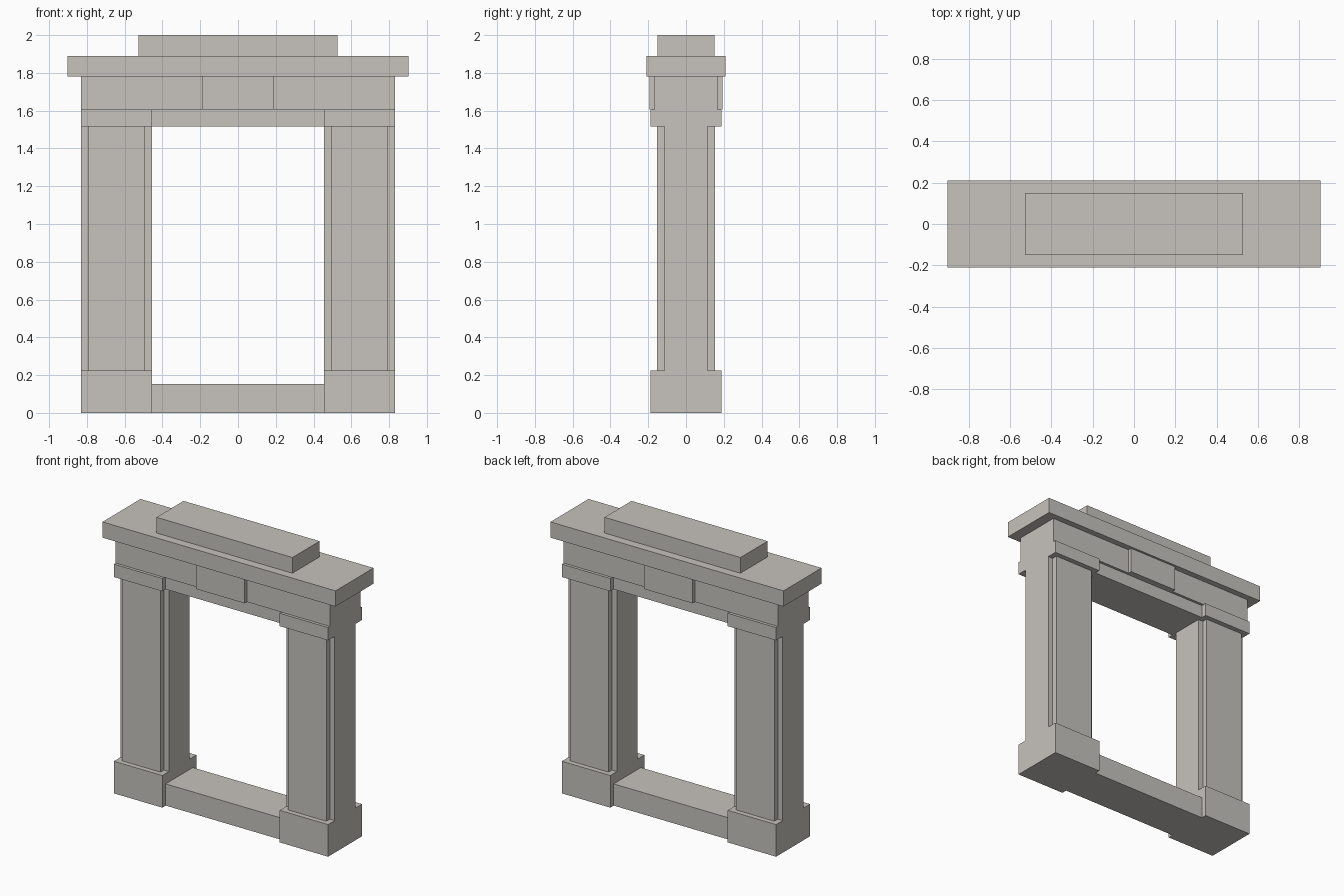
import bpy
import bmesh

default = bpy.data.objects.get("Cube")
if default:
    bpy.data.objects.remove(default, do_unlink=True)

# Single pale stone colour
stone = bpy.data.materials.new("pale_stone")
stone.use_nodes = True
colour = (0.57, 0.545, 0.51, 1)
stone.diffuse_color = colour
stone.node_tree.nodes["Principled BSDF"].inputs["Base Color"].default_value = colour


def prism(name, profile, z0, z1):
    """Extrude a plan outline upward from z0 to z1."""
    bm = bmesh.new()
    base = bm.faces.new([bm.verts.new((x, y, z0)) for x, y in profile])
    top = bmesh.ops.extrude_face_region(bm, geom=[base])["geom"]
    moved = [v for v in top if isinstance(v, bmesh.types.BMVert)]
    bmesh.ops.translate(bm, verts=moved, vec=(0, 0, z1 - z0))
    bmesh.ops.recalc_face_normals(bm, faces=bm.faces)
    mesh = bpy.data.meshes.new(name)
    bm.to_mesh(mesh)
    bm.free()
    mesh.materials.append(stone)
    obj = bpy.data.objects.new(name, mesh)
    bpy.context.collection.objects.link(obj)
    return obj


def block(name, x0, x1, depth, z0, z1):
    """Rectangular block, symmetric front to back."""
    return prism(name, [(x0, -depth), (x1, -depth), (x1, depth), (x0, depth)], z0, z1)


INNER, OUTER = 0.455, 0.83
BASE_TOP, CAP_BOTTOM, CAP_TOP, FRIEZE_TOP, CORNICE_TOP = 0.225, 1.515, 1.605, 1.78, 1.89

# Posts: plinth, shaft with raised front and back pilasters, capital
front_half = [(INNER, -0.115), (0.493, -0.115), (0.493, -0.153),
              (0.792, -0.153), (0.792, -0.115), (OUTER, -0.115)]
shaft = front_half + [(x, -y) for x, y in reversed(front_half)]
for side, s in (("left", 1), ("right", -1)):
    block(side + "_plinth", s * INNER, s * OUTER, 0.188, 0, BASE_TOP)
    prism(side + "_shaft", [(s * x, y) for x, y in shaft], BASE_TOP, CAP_BOTTOM)
    block(side + "_capital", s * INNER, s * OUTER, 0.188, CAP_BOTTOM, CAP_TOP)

# Threshold between the plinths
block("threshold", -INNER, INNER, 0.15, 0, 0.152)

# Lintel, frieze and centre block
block("lintel", -INNER, INNER, 0.15, CAP_BOTTOM, CAP_TOP)
block("frieze", -OUTER, OUTER, 0.168, CAP_TOP, FRIEZE_TOP)
block("centre_block", -0.188, 0.188, 0.194, CAP_TOP, FRIEZE_TOP)

# Cornice and top slab
block("cornice", -0.903, 0.903, 0.21, FRIEZE_TOP, CORNICE_TOP)
block("top_slab", -0.527, 0.527, 0.15, CORNICE_TOP, 2)
